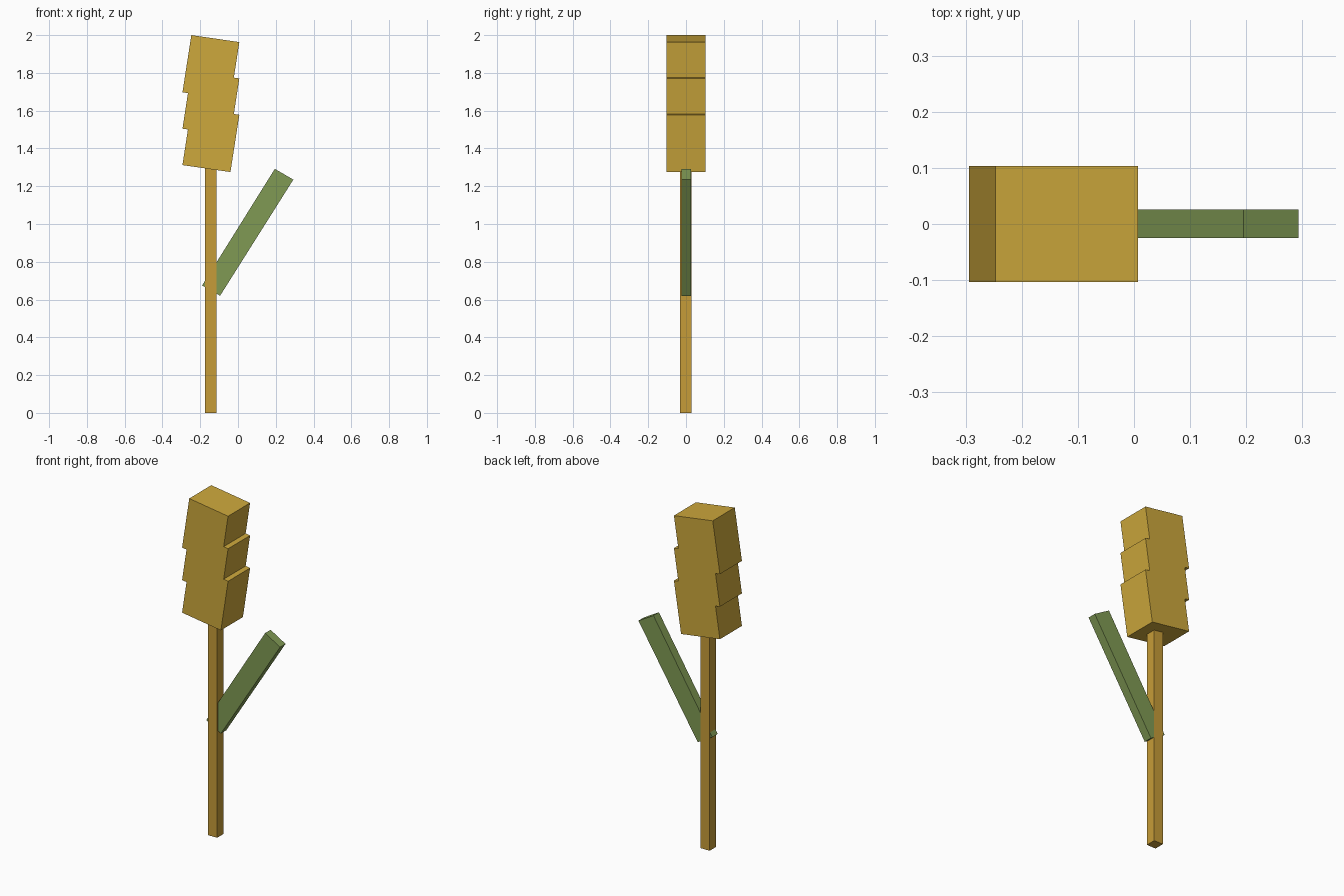
import bpy, bmesh

if "Cube" in bpy.data.objects:
    bpy.data.objects.remove(bpy.data.objects["Cube"])


def srgb(r, g, b):
    lin = lambda c: c / 12.92 if c <= 0.04045 else ((c + 0.055) / 1.055) ** 2.4
    return (lin(r / 255), lin(g / 255), lin(b / 255), 1.0)


def material(name, rgb):
    mat = bpy.data.materials.new(name)
    mat.diffuse_color = srgb(*rgb)
    mat.use_nodes = True
    mat.node_tree.nodes["Principled BSDF"].inputs["Base Color"].default_value = mat.diffuse_color
    return mat


def extrude_profile(name, points, y0, y1, mat):
    """Solid made from an x-z outline pushed from y0 to y1."""
    bm = bmesh.new()
    face = bm.faces.new([bm.verts.new((x, y0, z)) for x, z in points])
    ext = bmesh.ops.extrude_face_region(bm, geom=[face])
    moved = [g for g in ext["geom"] if isinstance(g, bmesh.types.BMVert)]
    bmesh.ops.translate(bm, verts=moved, vec=(0, y1 - y0, 0))
    bmesh.ops.recalc_face_normals(bm, faces=bm.faces)
    mesh = bpy.data.meshes.new(name)
    bm.to_mesh(mesh)
    bm.free()
    mesh.materials.append(mat)
    obj = bpy.data.objects.new(name, mesh)
    bpy.context.collection.objects.link(obj)
    return obj


golden = material("golden_grain", (205, 168, 60))
straw = material("straw_stem", (198, 156, 56))
green = material("leaf_green", (128, 154, 84))

# Stem: straight square post reaching slightly into the head
extrude_profile("stem", [(-0.175, 0), (-0.115, 0), (-0.115, 1.32), (-0.175, 1.32)],
                -0.031, 0.029, straw)

# Leaf: slanted bar crossing the stem
extrude_profile("leaf", [(-0.095, 0.62), (0.293, 1.235), (0.195, 1.292), (-0.19, 0.675)],
                -0.025, 0.026, green)

# Grain head: tilted outline with two saw-tooth steps down each side
STEP = 0.1925
right = [(0.007, 1.963)]
left = [(-0.294, 1.697 - 2 * STEP)]
for k in range(2):
    right += [(-0.022, 1.775 - k * STEP), (0.007, 1.963 - (k + 1) * STEP)]
    left += [(-0.265, 1.693 - (1 - k) * STEP), (-0.294, 1.697 - (1 - k) * STEP)]
outline = [(-0.247, 2.0)] + right + [(-0.04, 1.275)] + left
extrude_profile("grain_head", outline, -0.103, 0.103, golden)
